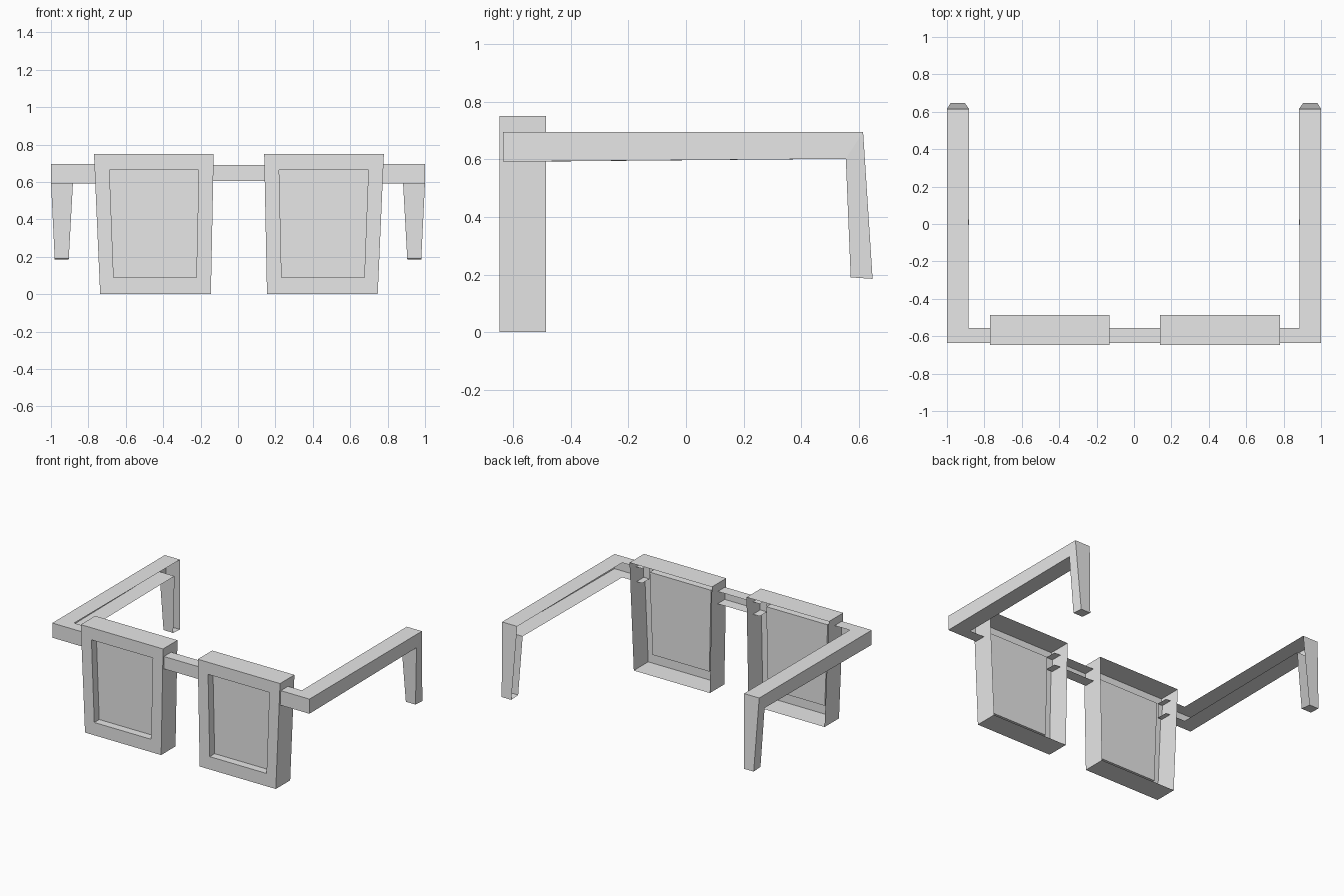
import bpy
import bmesh

cube = bpy.data.objects.get("Cube")
if cube:
    bpy.data.objects.remove(cube, do_unlink=True)

grey = bpy.data.materials.new("plain grey")
grey.use_nodes = True
colour = (0.8, 0.8, 0.8, 1)
grey.diffuse_color = colour
grey.node_tree.nodes["Principled BSDF"].inputs["Base Color"].default_value = colour


def loft(name, rings, closed, cap_end=False, mirror=True, shift=0):
    """Skin a row of four-cornered rings; open rings leave the last side off."""
    bm = bmesh.new()
    rows = [[bm.verts.new(p) for p in ring] for ring in rings]
    for a, b in zip(rows, rows[1:]):
        for i in range(4 if closed else 3):
            j = (i + 1) % 4
            bm.faces.new((a[i], a[j], b[j], b[i]))
    if cap_end:
        bm.faces.new(rows[-1])
    bmesh.ops.recalc_face_normals(bm, faces=bm.faces)
    mesh = bpy.data.meshes.new(name)
    bm.to_mesh(mesh)
    bm.free()
    mesh.materials.append(grey)
    ob = bpy.data.objects.new(name, mesh)
    ob.location.x = shift
    bpy.context.collection.objects.link(ob)
    if mirror:
        ob.modifiers.new("Mirror", 'MIRROR').use_mirror_merge = False
    return ob


def trapezoid(y, top, bottom, z0, z1):
    return [(bottom[0], y, z0), (bottom[1], y, z0), (top[1], y, z1), (top[0], y, z1)]


# Lens housings: open-backed shell, front rim and recessed lens panel
outer = ((0.135, 0.775), (0.15, 0.742), 0, 0.75)
inner = ((0.215, 0.692), (0.228, 0.67), 0.09, 0.665)
loft("lens_housings", [
    trapezoid(-0.487, *outer),
    trapezoid(-0.647, *outer),
    trapezoid(-0.647, *inner),
    trapezoid(-0.592, *inner),
], closed=True, cap_end=True, shift=0.005)


def bar_ring(x_out, x_in, z0, z1):
    front, back = -0.635, -0.555
    return [(x_in, back, z1), (x_out, front, z1), (x_out, front, z0), (x_in, back, z0)]


# Side arms: channels open on the inside, bent down into the ear pieces
loft("side_arms", [
    bar_ring(0.73, 0.73, 0.592, 0.695),
    bar_ring(1, 0.885, 0.592, 0.695),
    [(0.882, 0.615, 0.695), (1, 0.615, 0.695), (1, 0.555, 0.602), (0.882, 0.555, 0.602)],
    [(0.905, 0.648, 0.185), (0.98, 0.648, 0.185), (0.98, 0.572, 0.19), (0.905, 0.572, 0.19)],
], closed=False, cap_end=True)

# Nose bridge: channel open at the back, ends tucked into the housings
loft("nose_bridge", [bar_ring(x, x, 0.605, 0.692) for x in (-0.185, 0.19)],
     closed=False, mirror=False)
